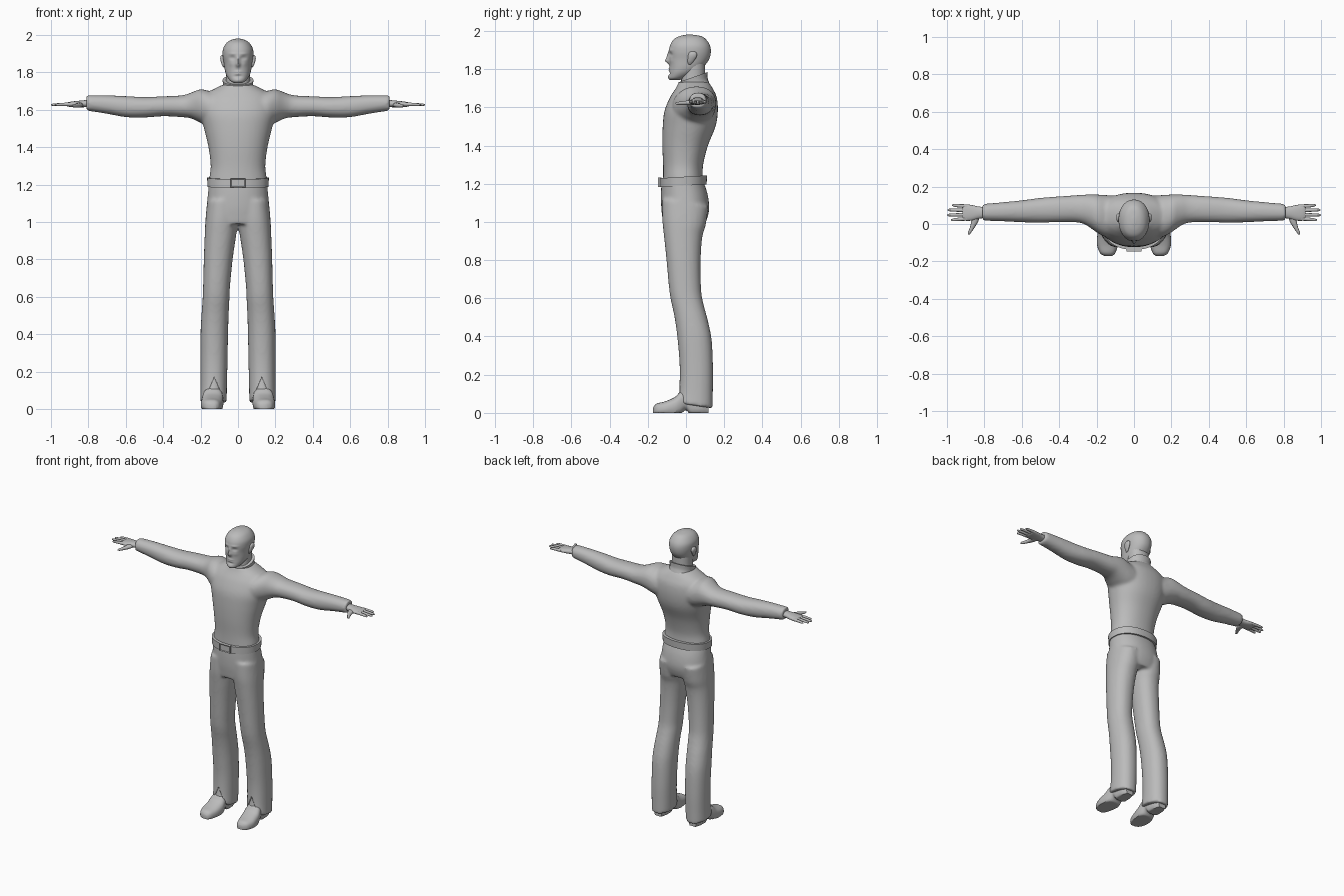
import bpy, bmesh, math
from math import cos, sin, pi, exp

grey = bpy.data.materials.new("plain_grey")
grey.diffuse_color = (0.5, 0.5, 0.5, 1)


def spline(rings, steps):
    """Pass a smooth curve through the ring values."""
    out, n = [], len(rings)
    for i in range(n - 1):
        p0, p1, p2, p3 = (rings[max(0, min(n - 1, i + k))] for k in (-1, 0, 1, 2))
        for s in range(steps):
            t = s / steps
            out.append([0.5 * (2 * b + (c - a) * t + (2 * a - 5 * b + 4 * c - d) * t * t
                               + (3 * b - a - 3 * c + d) * t ** 3)
                        for a, b, c, d in zip(p0, p1, p2, p3)])
    return out + [list(rings[-1])]


def loft(bm, axis, rings, sides=24, steps=4, power=2.2, tilt=0.0, sx=1, floor=None):
    """Loft rounded sections (t, a0, a1, b0, b1) along an axis, capped at both ends."""
    def place(t, a, b):
        x, y, z = {"x": (t, a, b), "y": (a, t, b), "z": (a, b, t)}[axis]
        z += tilt * y
        return bm.verts.new((x * sx, y, z if floor is None else max(z, floor)))
    loops = []
    data = spline(rings, steps)
    for t, a0, a1, b0, b1 in data:
        loop = []
        for k in range(sides):
            c, s = cos(2 * pi * k / sides), sin(2 * pi * k / sides)
            u = math.copysign(abs(c) ** (2 / power), c)
            v = math.copysign(abs(s) ** (2 / power), s)
            loop.append(place(t, (a0 + a1) / 2 + u * (a1 - a0) / 2, (b0 + b1) / 2 + v * (b1 - b0) / 2))
        loops.append(loop)
    for lo, hi in zip(loops, loops[1:]):
        for k in range(sides):
            j = (k + 1) % sides
            bm.faces.new((lo[k], lo[j], hi[j], hi[k]))
    for loop, (t, a0, a1, b0, b1) in ((loops[0], data[0]), (loops[-1], data[-1])):
        mid = place(t, (a0 + a1) / 2, (b0 + b1) / 2)
        for k in range(sides):
            bm.faces.new((loop[k], loop[(k + 1) % sides], mid))


def sym(rings):
    """Rings (z, half width, front, back) centred on x = 0."""
    return [(z, -w, w, f, b) for z, w, f, b in rings]


def finish(bm, name, angle=50, voxel=0):
    bmesh.ops.recalc_face_normals(bm, faces=bm.faces)
    me = bpy.data.meshes.new(name)
    bm.to_mesh(me)
    bm.free()
    me.materials.append(grey)
    ob = bpy.data.objects.new(name, me)
    bpy.context.collection.objects.link(ob)
    me.shade_smooth()
    me.set_sharp_from_angle(angle=math.radians(angle))
    if voxel:  # fuse overlapping lofts into one cloth surface
        m = ob.modifiers.new("fuse", "REMESH")
        m.mode, m.voxel_size, m.use_smooth_shade = "VOXEL", voxel, True
        m = ob.modifiers.new("relax", "SMOOTH")
        m.factor, m.iterations = 0.5, 8
    return ob


# Sweater: torso and both sleeves
bm = bmesh.new()
loft(bm, "z", sym([(1.20, .158, -.122, .092), (1.24, .153, -.12, .088), (1.3, .146, -.12, .09),
                   (1.4, .158, -.124, .115), (1.5, .182, -.122, .155), (1.58, .2, -.113, .167),
                   (1.65, .195, -.085, .162), (1.69, .165, -.06, .145), (1.715, .12, -.045, .13),
                   (1.735, .08, -.04, .115)]), sides=40)
for s in (1, -1):
    loft(bm, "x", [(.08, -.07, .15, 1.5, 1.69), (.15, -.07, .155, 1.51, 1.7), (.2, -.045, .158, 1.53, 1.71),
                   (.25, -.01, .158, 1.553, 1.692), (.3, .008, .155, 1.56, 1.677), (.4, .01, .148, 1.565, 1.672),
                   (.5, .007, .14, 1.558, 1.668), (.6, .009, .127, 1.56, 1.673), (.7, .014, .117, 1.578, 1.677),
                   (.81, .018, .107, 1.595, 1.677)], sx=s)
finish(bm, "sweater", voxel=.009)

# Collar and neck
bm = bmesh.new()
loft(bm, "z", sym([(1.66, .105, -.06, .13), (1.69, .085, -.043, .12), (1.715, .08, -.038, .113),
                   (1.745, .083, -.04, .113)]), tilt=.35)
finish(bm, "collar")
bm = bmesh.new()
loft(bm, "z", sym([(1.7, .066, -.025, .1), (1.76, .064, -.025, .1), (1.83, .066, -.02, .1)]))
finish(bm, "neck")

# Head with sculpted face
bm = bmesh.new()
loft(bm, "z", sym([(1.744, .024, -.085, -.03), (1.755, .042, -.09, .0), (1.78, .06, -.088, .05),
                   (1.81, .07, -.086, .09), (1.85, .076, -.087, .12), (1.89, .082, -.089, .13),
                   (1.925, .08, -.083, .125), (1.955, .063, -.065, .105), (1.972, .04, -.035, .08),
                   (1.98, .01, .0, .035)]), sides=72, steps=8, power=2.15)
FACE = [(0, 1.842, .011, .014, .018), (0, 1.865, .008, .022, .012),       # nose tip, bridge
        (.03, 1.877, .014, .009, -.010), (.031, 1.877, .008, .005, .004),  # eye socket, lid
        (.03, 1.899, .02, .006, .004), (.035, 1.845, .014, .014, .003),    # brow, cheek
        (0, 1.803, .018, .005, .005), (0, 1.792, .015, .004, .004),        # lips
        (0, 1.778, .02, .006, -.005), (0, 1.758, .02, .01, .004)]          # chin dip, chin
for v in bm.verts:
    if v.co.y < -.02:
        x, z = abs(v.co.x), v.co.z
        v.co.y -= sum(d * exp(-((x - px) / rx) ** 2 - ((z - pz) / rz) ** 2) for px, pz, rx, rz, d in FACE)
finish(bm, "head", 80)

# Ears
bm = bmesh.new()
for s in (1, -1):
    loft(bm, "z", [(1.825, .07, .077, .012, .026), (1.84, .07, .086, .008, .04), (1.865, .072, .094, .01, .056),
                   (1.883, .072, .094, .014, .056), (1.893, .074, .086, .025, .045)], sides=14, sx=s)
finish(bm, "ears", 80)

# Trousers: hips and both legs, with a slit cut at each front hem
bm = bmesh.new()
loft(bm, "z", sym([(1.215, .155, -.128, .09), (1.15, .161, -.131, .112), (1.08, .168, -.13, .122),
                   (1.03, .172, -.125, .115), (.99, .172, -.12, .1)]), sides=40)
for s in (1, -1):
    loft(bm, "z", [(1.1, .0, .166, -.125, .118), (1.0, .0, .175, -.125, .104), (.93, .009, .178, -.118, .085),
                   (.8, .028, .183, -.104, .077), (.65, .043, .187, -.09, .08), (.58, .046, .19, -.08, .093),
                   (.5, .05, .196, -.062, .115), (.4, .053, .201, -.047, .135), (.25, .056, .201, -.034, .142),
                   (.12, .059, .201, -.036, .141), (.045, .06, .203, -.048, .14)], tilt=-.15, sx=s)
trousers = finish(bm, "trousers", voxel=.009)
bm = bmesh.new()
for s in (1, -1):
    tri = [[bm.verts.new((s * (.127 + dx), y, z)) for dx, z in ((-.065, .02), (.065, .02), (0, .17))]
           for y in (-.1, -.015)]
    bm.faces.new(tri[0])
    bm.faces.new(tri[1])
    for k in range(3):
        j = (k + 1) % 3
        bm.faces.new((tri[0][k], tri[0][j], tri[1][j], tri[1][k]))
slit = finish(bm, "slit_cutter")
slit.hide_render = True
slit.hide_viewport = True
m = trousers.modifiers.new("slits", "BOOLEAN")
m.object, m.operation, m.solver = slit, "DIFFERENCE", "EXACT"

# Belt and buckle
bm = bmesh.new()
loft(bm, "z", sym([(1.19, .163, -.138, .108), (1.237, .165, -.138, .11)]), sides=48, steps=1, tilt=.06)
finish(bm, "belt", 40)
bm = bmesh.new()
bmesh.ops.create_cube(bm, size=1)
for v in bm.verts:
    v.co = (v.co.x * .08, -.138 + v.co.y * .018, 1.208 + v.co.z * .05)
front = [f for f in bm.faces if f.normal.y < -.9]
bmesh.ops.inset_region(bm, faces=front, thickness=.008, depth=-.004)
finish(bm, "buckle", 30)

# Shoes, with the upper filling the trouser slit
for s, side in ((1, "left"), (-1, "right")):
    bm = bmesh.new()
    loft(bm, "y", [(-.172, .118, .155, -.01, .028), (-.155, .1, .182, -.02, .048), (-.11, .085, .198, -.02, .06),
                   (-.06, .078, .196, -.02, .082), (-.03, .08, .19, -.01, .11), (.0, .085, .182, .014, .12),
                   (.03, .087, .178, -.02, .12), (.08, .09, .175, -.02, .11), (.118, .105, .16, -.01, .07)],
         power=2.6, sx=s, floor=0)
    loft(bm, "z", [(.05, .082, .182, -.055, .08), (.1, .085, .175, -.035, .08), (.19, .095, .165, -.022, .08)], sx=s)
    finish(bm, side + "_shoe")

# Hands: palm, four fingers and thumb
for s, side in ((1, "left"), (-1, "right")):
    bm = bmesh.new()
    loft(bm, "x", [(.78, .035, .09, 1.615, 1.655), (.83, .028, .093, 1.613, 1.65), (.87, .018, .102, 1.613, 1.646),
                   (.905, .018, .105, 1.616, 1.641), (.918, .025, .1, 1.621, 1.636)], sx=s)
    for y0, y1, tip in ((.028, .022, .978), (.05, .048, .999), (.073, .075, .996), (.095, .1, .972)):
        loft(bm, "x", [(.89, y0 - .01, y0 + .01, 1.619, 1.639), (.94, (y0 + y1) / 2 - .009, (y0 + y1) / 2 + .009, 1.62, 1.637),
                       (tip - .01, y1 - .007, y1 + .007, 1.62, 1.633), (tip, y1 - .003, y1 + .003, 1.624, 1.629)],
             sides=10, steps=3, sx=s)
    loft(bm, "y", [(.05, .825, .87, 1.613, 1.64), (.015, .832, .87, 1.612, 1.637), (-.02, .853, .878, 1.612, 1.632),
                   (-.045, .87, .888, 1.613, 1.628), (-.056, .878, .886, 1.617, 1.624)], sides=10, steps=3, sx=s)
    finish(bm, side + "_hand", 80)
